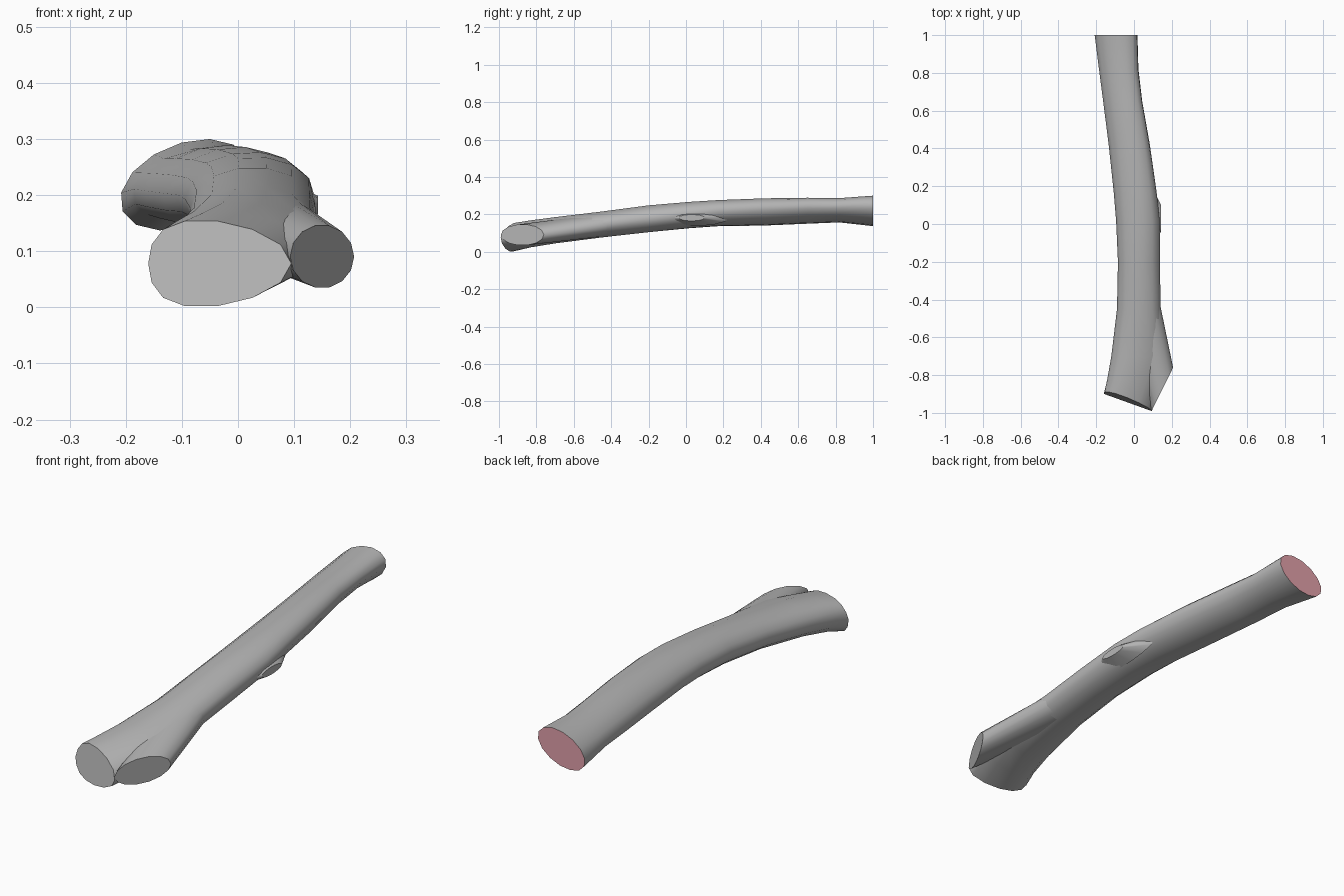
import bpy, bmesh
from math import sin, cos, pi, radians

if "Cube" in bpy.data.objects:
    bpy.data.objects.remove(bpy.data.objects["Cube"])

SIDES = 14


def oval(x0, x1, z0, z1, tilt, y, slope=0.0, dent=0.0, egg=0.0):
    """Leaning oval filling the given x/z box; slope slants it in y along x,
    dent pushes its top back, egg makes the right end more pointed."""
    cx, cz, rx, rz = (x0 + x1) / 2, (z0 + z1) / 2, (x1 - x0) / 2, (z1 - z0) / 2
    half = radians(tilt) / 2
    ring = []
    for i in range(SIDES):
        a = 2 * pi * i / SIDES
        s = sin(a + half)
        x = cx + rx * cos(a - half) - egg * s * s
        ring.append((x, y + slope * (x - cx) + dent * max(s, 0), cz + rz * s))
    return ring


def loft(name, rings, cap_material=None):
    """Skin a list of rings smoothly and close both ends with crisp flat cuts."""
    bm = bmesh.new()
    rows = [[bm.verts.new(p) for p in r] for r in rings]
    for a, b in zip(rows, rows[1:]):
        for i in range(SIDES):
            j = (i + 1) % SIDES
            bm.faces.new((a[i], a[j], b[j], b[i])).smooth = True
    caps = [bm.faces.new(rows[0]), bm.faces.new(rows[-1])]
    for cap in caps:
        for edge in cap.edges:
            edge.smooth = False
    bmesh.ops.recalc_face_normals(bm, faces=bm.faces[:])
    if cap_material:
        caps[1].material_index = 1
    me = bpy.data.meshes.new(name)
    bm.to_mesh(me)
    bm.free()
    me.materials.append(bark)
    if cap_material:
        me.materials.append(cap_material)
    ob = bpy.data.objects.new(name, me)
    bpy.context.collection.objects.link(ob)
    return ob


def colour(name, rgb):
    mat = bpy.data.materials.new(name)
    mat.diffuse_color = (*rgb, 1)
    mat.use_nodes = True
    mat.node_tree.nodes["Principled BSDF"].inputs["Base Color"].default_value = mat.diffuse_color
    return mat


bark = colour("bark", (0.47, 0.47, 0.47))
cut_wood = colour("cut_wood", (0.75, 0.35, 0.40))

# Main limb: slanted front cut, widening at the fork, to flared back cut
trunk = [oval(-0.16, 0.095, 0.0, 0.156, 0, -0.945, -0.36, 0.025, 0.035)]
for section in [
    (-0.143, 0.137, 0.022, 0.17, 0, -0.83, 0, 0, 0.03),
    (-0.12, 0.165, 0.043, 0.187, 0, -0.70, 0, 0, 0.02),
    (-0.09, 0.14, 0.075, 0.217, 0, -0.45),
    (-0.085, 0.138, 0.103, 0.25, 0, -0.20),
    (-0.095, 0.136, 0.125, 0.268, 5, 0.02),
    (-0.108, 0.12, 0.136, 0.277, 10, 0.17),
    (-0.135, 0.085, 0.14, 0.286, 15, 0.42),
    (-0.165, 0.045, 0.150, 0.289, 20, 0.65),
    (-0.187, 0.025, 0.157, 0.287, 20, 0.82),
    (-0.21, 0.02, 0.137, 0.30, 20, 1.0),
]:
    trunk.append(oval(*section))
loft("trunk", trunk, cut_wood)

# Short side branch forking off near the front, cut at a steep slant
loft("side_branch", [
    oval(-0.06, 0.137, 0.083, 0.208, 0, -0.42),
    oval(0.093, 0.207, 0.034, 0.147, 0, -0.875, 2.02),
])

# Small low knot on the right side
knot = []
for x, ry, rz in [(0.08, 0.2, 0.045), (0.143, 0.07, 0.017)]:
    knot.append([(x, 0.03 + ry * cos(2 * pi * i / SIDES),
                  0.182 + rz * sin(2 * pi * i / SIDES)) for i in range(SIDES)])
loft("knot", knot)
